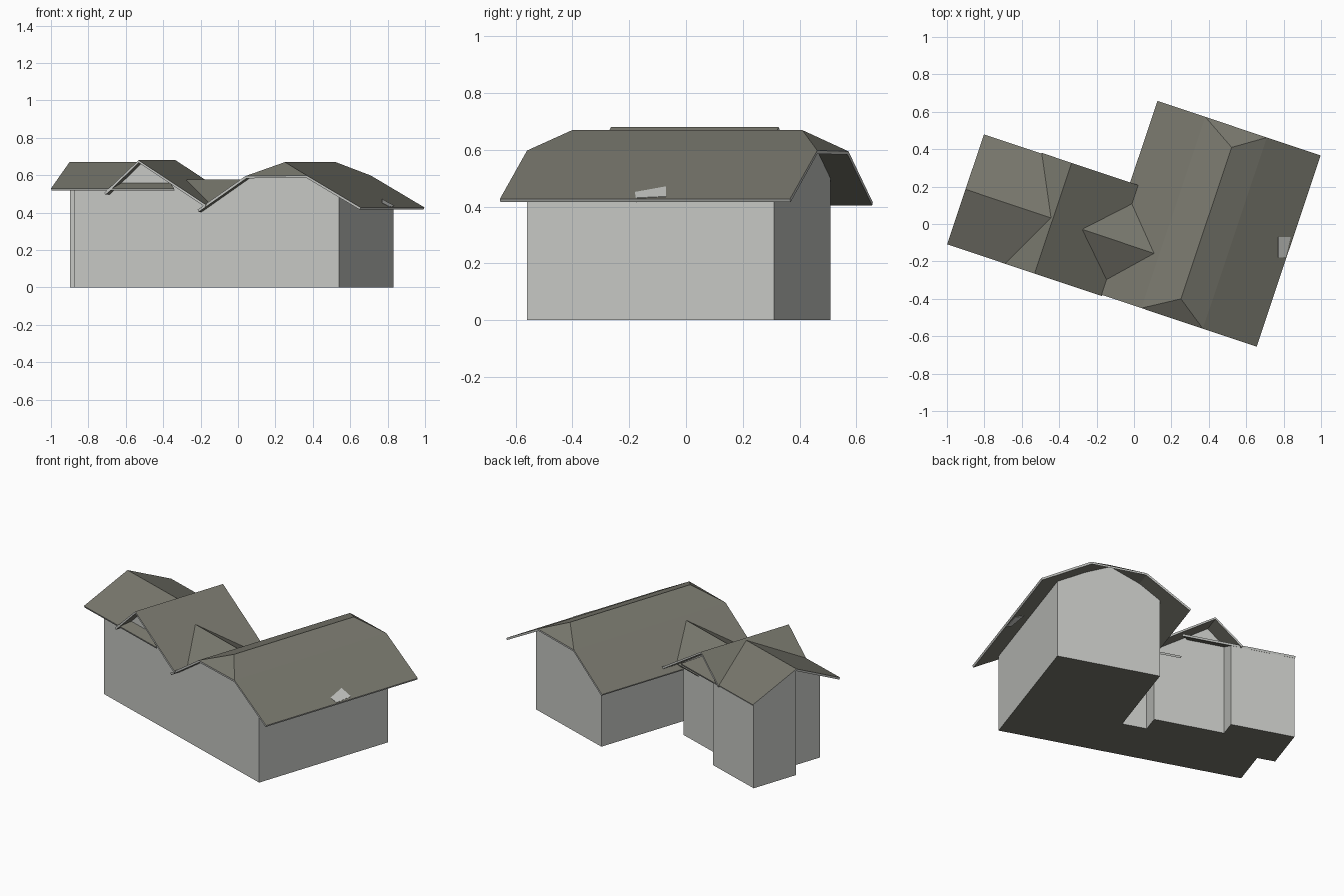
import bpy, bmesh, math
from mathutils import Vector

if "Cube" in bpy.data.objects:
    bpy.data.objects.remove(bpy.data.objects["Cube"])

TURN = math.radians(-18.5)      # the whole house is turned in plan
FRONT = -0.36                   # front wall line


def material(name, rgb):
    m = bpy.data.materials.new(name)
    m.diffuse_color = (*rgb, 1)
    m.use_nodes = True
    m.node_tree.nodes["Principled BSDF"].inputs["Base Color"].default_value = m.diffuse_color
    return m


WALL = material("pale grey wall", (0.56, 0.57, 0.545))
ROOF = material("dark olive grey roof", (0.19, 0.188, 0.155))


def finish(name, bm, mats):
    mesh = bpy.data.meshes.new(name)
    bm.to_mesh(mesh)
    bm.free()
    for m in mats:
        mesh.materials.append(m)
    ob = bpy.data.objects.new(name, mesh)
    ob.rotation_euler.z = TURN
    bpy.context.collection.objects.link(ob)
    return ob


def sheet(name, verts, faces, mats=(ROOF, WALL), thick=0.013, offset=-1):
    """Roof surface thickened downwards, with a pale rim."""
    bm = bmesh.new()
    vs = [bm.verts.new(v) for v in verts]
    for f in faces:
        face = bm.faces.new([vs[i] for i in f])
        face.normal_update()
        if face.normal.z < 0:
            face.normal_flip()
    ob = finish(name, bm, mats)
    mod = ob.modifiers.new("thickness", 'SOLIDIFY')
    mod.thickness = thick
    mod.offset = offset
    mod.material_offset_rim = len(mats) - 1
    return ob


def block(name, u0, u1, v0, v1, planes):
    """Wall block whose top is cut by roof planes (point, slope u, slope v)."""
    bm = bmesh.new()
    bmesh.ops.create_cube(bm, size=1)
    for v in bm.verts:
        v.co = ((u0, u1)[v.co.x > 0], (v0, v1)[v.co.y > 0], (0, 0.9)[v.co.z > 0])
    for (pu, pv, pz), a, b in planes:
        cut = bmesh.ops.bisect_plane(
            bm, geom=bm.verts[:] + bm.edges[:] + bm.faces[:], dist=1e-6,
            plane_co=(pu, pv, pz - 0.006),
            plane_no=Vector((-a, -b, 1)).normalized(), clear_outer=True)
        edges = [e for e in cut['geom_cut'] if isinstance(e, bmesh.types.BMEdge)]
        bmesh.ops.holes_fill(bm, edges=edges, sides=0)
    bmesh.ops.recalc_face_normals(bm, faces=bm.faces[:])
    for f in bm.faces:          # dark floor underneath
        f.material_index = 1 if f.normal.z < -0.9 else 0
    return finish(name, bm, (WALL, ROOF))


# Main roof: two-pitch slopes with clipped gable ends
F, B = -0.414, 0.664
prof = [(-0.09, 0.415), (0.18, 0.595), (0.527, 0.598), (0.83, 0.427)]
main = [(u, v, z) for v in (F, B) for u, z in prof]
main += [(0.365, -0.30, 0.67), (0.365, 0.554, 0.67)]
sheet("main_roof", main, [(0, 1, 5, 4), (1, 8, 9, 5), (8, 2, 6, 9), (2, 3, 7, 6),
                          (1, 2, 8), (5, 6, 9)])

# Cross gable roof
sheet("cross_gable_roof",
      [(-0.614, -0.42, 0.505), (-0.42, -0.42, 0.68), (-0.04, -0.42, 0.442),
       (-0.59, 0.204, 0.527), (-0.42, 0.204, 0.68), (-0.04, 0.204, 0.442)],
      [(0, 1, 4, 3), (1, 2, 5, 4)])

# Side wing roof, its eaves running on beneath the cross gable
sheet("wing_roof",
      [(-0.913, -0.42, 0.53), (-0.22, -0.42, 0.53), (-0.913, -0.11, 0.67),
       (-0.43, -0.11, 0.67), (-0.913, 0.20, 0.53), (-0.22, 0.20, 0.53)],
      [(0, 1, 3, 2), (2, 3, 5, 4)])

# Small saddle roof in the valley
sheet("saddle_roof",
      [(-0.25, -0.335, 0.441), (0.05, -0.335, 0.441), (-0.25, -0.115, 0.576),
       (0.16, -0.115, 0.576), (-0.25, 0.105, 0.441), (0.05, 0.105, 0.441)],
      [(0, 1, 3, 2), (2, 3, 5, 4)])

# Roof planes used to trim the walls
main_left = ((-0.09, 0, 0.415), 0.667, 0)
main_planes = [main_left, ((0.18, 0, 0.595), 0.405, 0),
               ((0.365, 0, 0.67), -0.444, 0), ((0.527, 0, 0.598), -0.564, 0),
               ((0, F, 0.595), 0, 0.66), ((0, B, 0.595), 0, -0.68)]
cross_planes = [((-0.42, 0, 0.68), 0.9, 0), ((-0.42, 0, 0.68), -0.626, 0)]
wing_planes = [((0, -0.11, 0.67), 0, s * 0.452) for s in (1, -1)]
saddle_planes = [((0, -0.115, 0.576), 0, s * 0.614) for s in (1, -1)]

# Walls
block("main_walls", 0.06, 0.69, FRONT, 0.557, main_planes)
block("cross_gable_walls", -0.60, -0.09, FRONT, 0.085, cross_planes)
block("wing_front_walls", -0.80, -0.50, FRONT, -0.11, wing_planes)
block("wing_back_walls", -0.91, -0.52, -0.11, 0.192, wing_planes)
block("link_wall_right", -0.09, 0.06, FRONT, -0.03, [main_left])
block("link_wall_left", -0.09, 0.06, FRONT, -0.03, cross_planes)
block("link_wall_saddle", -0.09, 0.06, -0.30, -0.03, saddle_planes)

# Pale patch let into the outer roof slope, showing on both faces
patch = [(0.754, 0.178), (0.817, 0.199), (0.826, 0.09), (0.789, 0.074)]
sheet("roof_patch", [(u, v, 0.427 + (0.83 - u) * 0.564 + 0.002) for u, v in patch],
      [(0, 1, 2, 3)], mats=(WALL,), thick=0.018)
